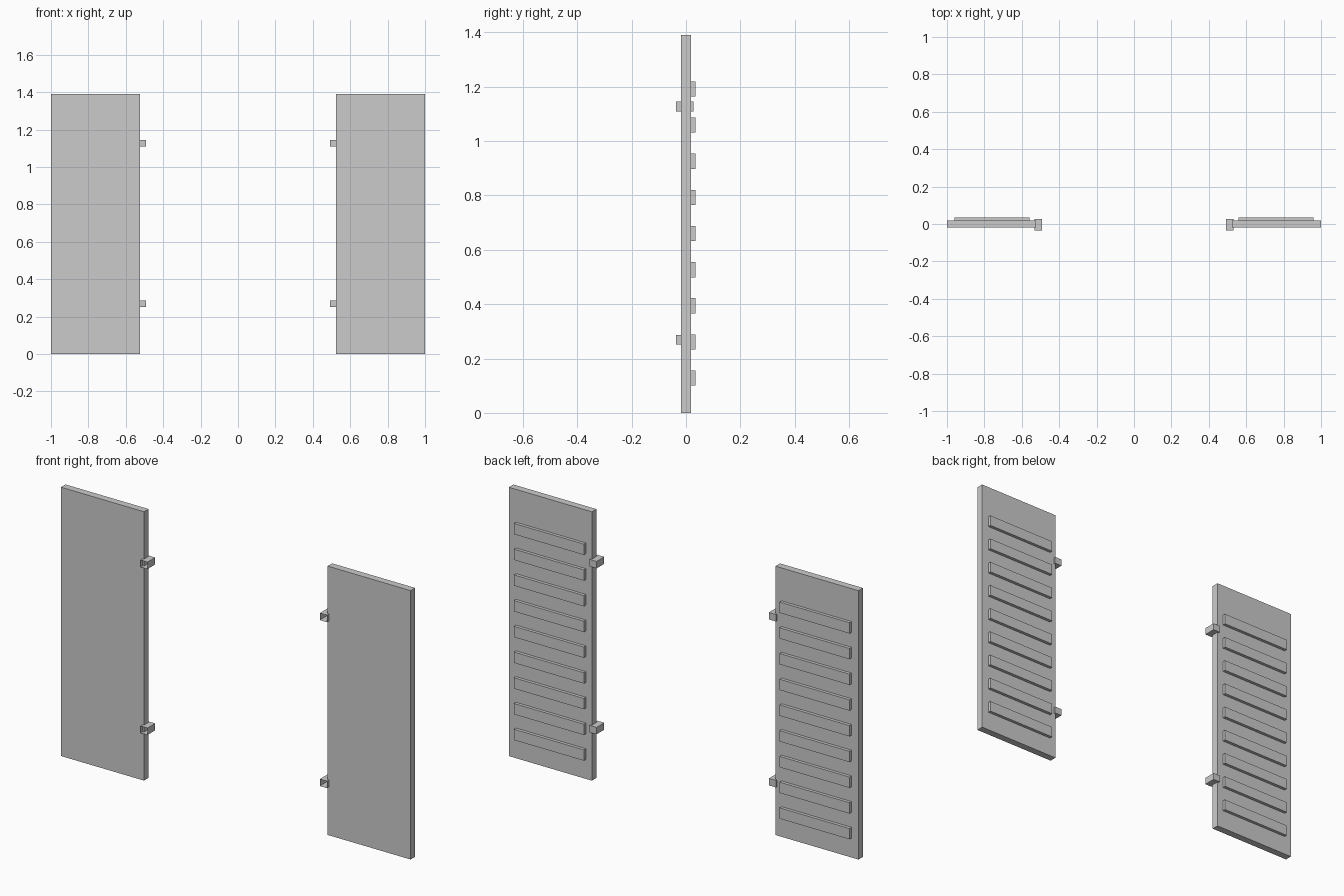
import bpy, bmesh

if "Cube" in bpy.data.objects:
    bpy.data.objects.remove(bpy.data.objects["Cube"])


def box(name, lo, hi, open_front=False):
    bm = bmesh.new()
    bmesh.ops.create_cube(bm, size=1)
    for v in bm.verts:
        for i in range(3):
            v.co[i] = lo[i] if v.co[i] < 0 else hi[i]
    if open_front:
        bm.normal_update()
        faces = [f for f in bm.faces if f.normal.y < -0.9]
        bmesh.ops.delete(bm, geom=faces, context='FACES_ONLY')
    mesh = bpy.data.meshes.new(name)
    bm.to_mesh(mesh)
    bm.free()
    obj = bpy.data.objects.new(name, mesh)
    bpy.context.collection.objects.link(obj)
    return obj


def mirrored_box(name, x0, x1, y0, y1, z0, z1, open_front=False):
    for side, s in (("right", 1), ("left", -1)):
        xa, xb = sorted((s * x0, s * x1))
        box(f"{side}_{name}", (xa, y0, z0), (xb, y1, z1), open_front)


# Shutter panels
mirrored_box("panel", 0.525, 1.0, -0.018, 0.019, 0, 1.39)

# Raised slats on the back
for i in range(9):
    z = 0.128 + i * 0.133
    mirrored_box(f"slat_{i + 1}", 0.56, 0.96, 0.019, 0.035, z - 0.028, z + 0.028)

# Hinge clips on the inner edges, open at the front
for label, z in (("lower", 0.269), ("upper", 1.127)):
    mirrored_box(f"{label}_hinge", 0.493, 0.533, -0.036, 0.027,
                 z - 0.018, z + 0.018, open_front=True)
